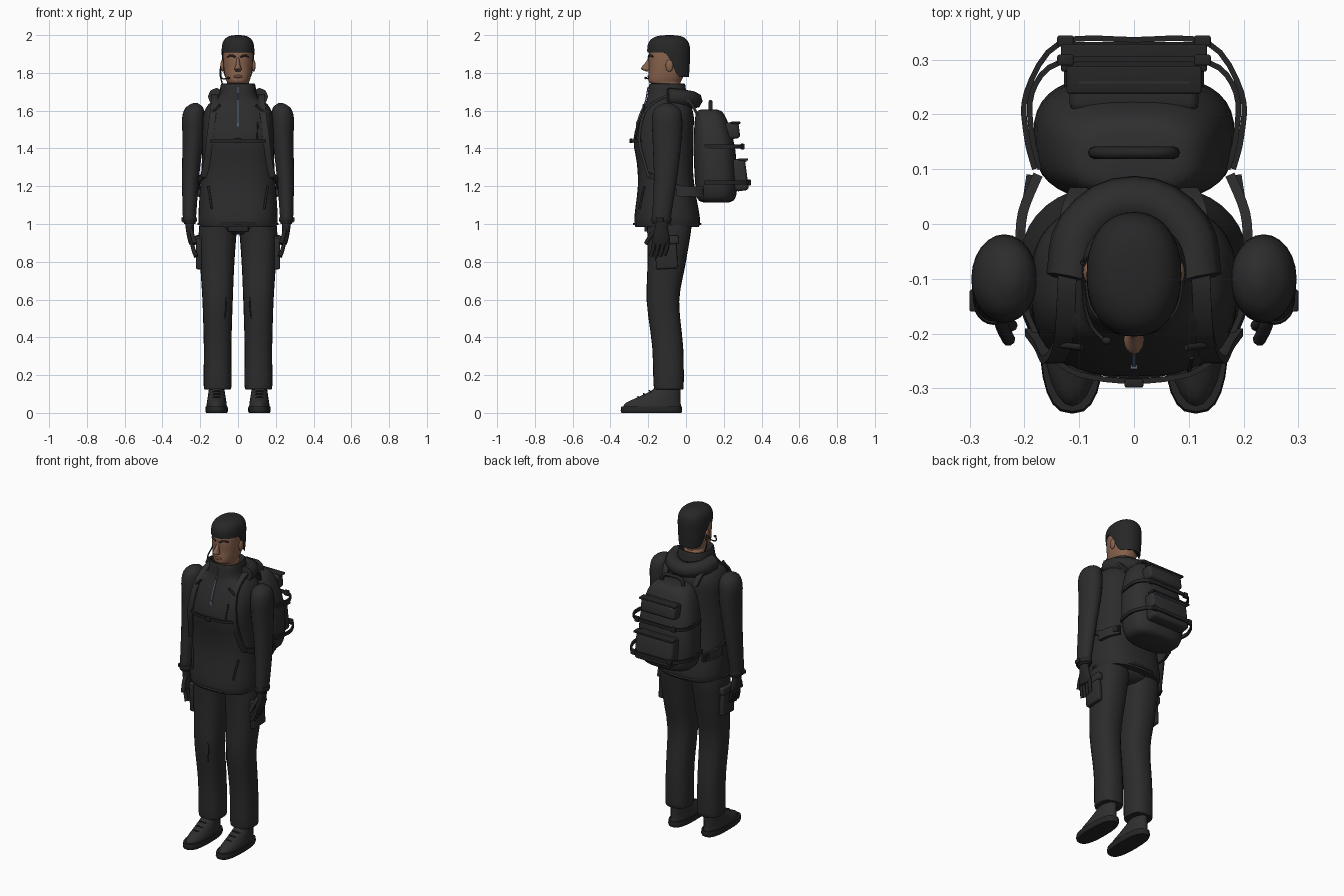
import bpy, bmesh, math
from mathutils import Vector

cube = bpy.data.objects.get("Cube")
if cube:
    bpy.data.objects.remove(cube, do_unlink=True)


def material(name, *rgb):
    m = bpy.data.materials.new(name)
    m.use_nodes = True
    m.diffuse_color = (*rgb, 1)
    m.node_tree.nodes["Principled BSDF"].inputs["Base Color"].default_value = (*rgb, 1)
    return m


CLOTH = material("black_cloth", .025, .025, .025)
PACK = material("charcoal_nylon", .028, .028, .028)
TRIM = material("black_trim", .018, .018, .018)
SKIN = material("brown_skin", .25, .125, .075)
LIPS = material("brown_lips", .17, .075, .055)
HAIR = material("black_hair", .02, .02, .02)
ZIP = material("steel_blue_zip", .1, .13, .18)
WHITE = material("eye_white", .5, .5, .5)


def finish(ob, mat, mirror=False, angle=40):
    ob.data.materials.append(mat)
    if mirror:
        ob.modifiers.new("Mirror", 'MIRROR')
    if ob.type == 'MESH':
        bpy.ops.object.select_all(action='DESELECT')
        ob.select_set(True)
        bpy.context.view_layer.objects.active = ob
        bpy.ops.object.shade_smooth_by_angle(angle=math.radians(angle))
    return ob


def from_bmesh(name, bm):
    bmesh.ops.recalc_face_normals(bm, faces=bm.faces)
    mesh = bpy.data.meshes.new(name)
    bm.to_mesh(mesh)
    bm.free()
    ob = bpy.data.objects.new(name, mesh)
    bpy.context.collection.objects.link(ob)
    return ob


def spline(rows, steps):
    """Smooth curve through rows of numbers."""
    out = []
    last = len(rows) - 1
    for i in range(last):
        quad = zip(rows[max(i - 1, 0)], rows[i], rows[i + 1], rows[min(i + 2, last)])
        quad = list(quad)
        for k in range(steps):
            t = k / steps
            out.append([b + t * (c - a) / 2 + t * t * (a - 2.5 * b + 2 * c - d / 2)
                        + t ** 3 * (1.5 * (b - c) + (d - a) / 2) for a, b, c, d in quad])
    return out + [list(rows[-1])]


def loft(name, rings, mat, mirror=False, power=2, sides=24, steps=3, shape=None):
    """Rings of z, centre x, centre y, half width, half depth."""
    bm = bmesh.new()
    rows = []
    for z, cx, cy, rx, ry in spline(rings, steps):
        row = []
        for i in range(sides):
            c, s = math.cos(math.tau * i / sides), math.sin(math.tau * i / sides)
            co = Vector((cx + rx * math.copysign(abs(c) ** (2 / power), c),
                         cy + ry * math.copysign(abs(s) ** (2 / power), s), z))
            row.append(bm.verts.new(shape(co) if shape else co))
        rows.append(row)
    for a, b in zip(rows, rows[1:]):
        for i in range(sides):
            j = (i + 1) % sides
            bm.faces.new((a[i], a[j], b[j], b[i]))
    bm.faces.new(rows[0])
    bm.faces.new(rows[-1])
    return finish(from_bmesh(name, bm), mat, mirror)


def ribbon(name, pts, across, width, thick, mat, mirror=False):
    """Flat strap along a path."""
    bm = bmesh.new()
    pts = [Vector(p) for p in spline(pts, 4)]
    across = Vector(across).normalized()
    rows = []
    for i, p in enumerate(pts):
        along = pts[min(i + 1, len(pts) - 1)] - pts[max(i - 1, 0)]
        n = along.cross(across).normalized() * thick / 2
        w = across * width / 2
        rows.append([bm.verts.new(p + v) for v in (w + n, n - w, -w - n, w - n)])
    for a, b in zip(rows, rows[1:]):
        for i in range(4):
            bm.faces.new((a[i], a[i - 1], b[i - 1], b[i]))
    bm.faces.new(rows[0])
    bm.faces.new(rows[-1])
    return finish(from_bmesh(name, bm), mat, mirror)


def tube(name, pts, r, mat, mirror=False):
    cu = bpy.data.curves.new(name, 'CURVE')
    cu.dimensions = '3D'
    cu.bevel_depth, cu.bevel_resolution, cu.resolution_u = r, 2, 4
    cu.use_fill_caps = True
    sp = cu.splines.new('BEZIER')
    sp.bezier_points.add(len(pts) - 1)
    for bp, p in zip(sp.bezier_points, pts):
        bp.co = p
        bp.handle_left_type = bp.handle_right_type = 'AUTO'
    ob = bpy.data.objects.new(name, cu)
    bpy.context.collection.objects.link(ob)
    return finish(ob, mat, mirror)


def box(name, loc, size, mat, bevel=0.0, mirror=False, tilt=0.0):
    bm = bmesh.new()
    bmesh.ops.create_cube(bm, size=1)
    bmesh.ops.scale(bm, vec=size, verts=bm.verts)
    if bevel:
        bmesh.ops.bevel(bm, geom=bm.edges[:], offset=bevel, segments=3, profile=.5, affect='EDGES')
    for v in bm.verts:  # tilt in the side plane
        y, z = v.co.y, v.co.z
        v.co.y = y * math.cos(tilt) - z * math.sin(tilt)
        v.co.z = y * math.sin(tilt) + z * math.cos(tilt)
    bmesh.ops.translate(bm, vec=loc, verts=bm.verts)
    return finish(from_bmesh(name, bm), mat, mirror)


def ball(name, loc, size, mat, mirror=False):
    bm = bmesh.new()
    bmesh.ops.create_uvsphere(bm, u_segments=16, v_segments=10, radius=1)
    bmesh.ops.scale(bm, vec=size, verts=bm.verts)
    bmesh.ops.translate(bm, vec=loc, verts=bm.verts)
    return finish(from_bmesh(name, bm), mat, mirror, 180)


# Jacket with collar, and a lookup for its front surface
JACKET = [(.985, 0, -.1, .2, .168), (1.03, 0, -.1, .21, .174), (1.2, 0, -.105, .2, .15),
          (1.32, 0, -.112, .192, .148), (1.45, 0, -.12, .188, .158), (1.57, 0, -.102, .185, .143),
          (1.635, 0, -.097, .155, .12), (1.67, 0, -.1, .105, .105), (1.735, 0, -.1, .092, .096),
          (1.738, 0, -.1, .082, .086), (1.69, 0, -.1, .07, .07)]


def front(x, z, off=.004):
    for a, b in zip(JACKET, JACKET[1:]):
        if a[0] <= z <= b[0]:
            t = (z - a[0]) / (b[0] - a[0])
            cy, rx, ry = (a[i] + t * (b[i] - a[i]) for i in (2, 3, 4))
            return (x, cy - ry * max(0, 1 - abs(x / rx) ** 2.6) ** (1 / 2.6) - off, z)


loft("jacket", JACKET, CLOTH, power=2.6, sides=40)
tube("hood", [(.115, -.1, 1.675), (.095, -.01, 1.665), (0, .042, 1.655),
              (-.095, -.01, 1.665), (-.115, -.1, 1.675)], .046, CLOTH)
tube("jacket_hem", [(.21 * math.cos(a / 4 * math.pi), -.1 + .176 * math.sin(a / 4 * math.pi), 1)
                    for a in range(9)], .006, CLOTH)
ribbon("front_zip", [front(0, z) for z in (1.52, 1.57, 1.63, 1.66, 1.725)], (1, 0, 0), .007, .006, ZIP)
tube("pocket_zips", [front(.14, 1.08), front(.148, 1.14), front(.158, 1.2)], .006, TRIM, True)
tube("chest_pocket_zip", [front(.1, 1.44), front(.105, 1.54)], .004, TRIM)
box("zip_pull", front(0, 1.53), (.012, .008, .025), ZIP)

# Sleeves and cuffs
loft("sleeves", [(1, .255, -.13, .03, .045), (1.05, .257, -.128, .036, .05), (1.25, .251, -.108, .045, .062),
                 (1.45, .238, -.1, .056, .077), (1.56, .236, -.1, .06, .08), (1.615, .231, -.1, .047, .062),
                 (1.64, .226, -.1, .012, .016)], CLOTH, True)
loft("cuffs", [(1.008, .257, -.13, .035, .049), (1.022, .257, -.13, .04, .054),
               (1.037, .257, -.13, .036, .051)], TRIM, True)
box("cuff_tabs", (.292, -.14, 1.023), (.016, .04, .022), TRIM, .004, True)

# Gloved hands
loft("palms", [(.89, .243, -.135, .014, .036), (.92, .248, -.132, .019, .045),
               (.97, .255, -.13, .021, .036), (1.015, .256, -.13, .025, .032)], TRIM, True)
for i in range(4):
    y = -.168 + i * .024
    tube(f"finger_{i}", [(.244, y, .91), (.236, y - .008, .865), (.222, y - .018, .825 + abs(i - 1) * .006)],
         .0105, TRIM, True)
tube("thumbs", [(.25, -.155, .97), (.24, -.188, .935), (.228, -.212, .895)], .012, TRIM, True)

# Trousers with thigh pockets
loft("trouser_legs", [(.125, .108, -.09, .066, .072), (.15, .108, -.092, .074, .08), (.35, .108, -.097, .073, .082),
                      (.59, .108, -.122, .08, .086), (.78, .11, -.104, .09, .1),
                      (.95, .108, -.09, .1, .115), (1.02, .1, -.09, .1, .12)], CLOTH, True, 2.4)
loft("trouser_seat", [(.945, 0, -.09, .06, .08), (.975, 0, -.09, .17, .118), (1.03, 0, -.09, .19, .125)], CLOTH)
box("thigh_pockets", (.207, -.105, .845), (.032, .115, .165), CLOTH, .01, True, .06)
box("thigh_pocket_flaps", (.209, -.1, .915), (.038, .122, .045), PACK, .008, True, .06)
box("belt_buckle", (0, -.21, .972), (.11, .02, .026), TRIM, .005)
tube("knee_seams", [(.07, -.196, .5), (.062, -.201, .57), (.068, -.196, .64)], .003, TRIM, True)

# Shoes
loft("soles", [(0, .113, -.183, .055, .158), (.012, .113, -.183, .06, .163),
               (.035, .113, -.182, .058, .16)], TRIM, True, 2.6, steps=2)
loft("shoe_uppers", [(.03, .113, -.18, .054, .155), (.055, .113, -.172, .052, .143), (.085, .113, -.14, .047, .11),
                     (.12, .113, -.105, .042, .075), (.15, .113, -.095, .04, .06)], PACK, True)
for i in range(3):
    y, z = -.25 + i * .03, .078 + i * .016
    tube(f"lace_{i}", [(.083, y + .015, z - .006), (.113, y - .005, z + .008), (.143, y + .015, z - .006)],
         .004, TRIM, True)

# Head, ears and face
loft("head", [(1.68, 0, -.09, .058, .062), (1.735, 0, -.092, .06, .068), (1.748, 0, -.112, .058, .082),
              (1.775, 0, -.108, .067, .092), (1.82, 0, -.1, .075, .096), (1.88, 0, -.098, .079, .1),
              (1.94, 0, -.095, .074, .092), (1.975, 0, -.09, .045, .055)], SKIN, power=2.3, sides=32)
loft("nose", [(1.808, 0, -.2, .012, .012), (1.82, 0, -.211, .019, .026), (1.835, 0, -.21, .013, .022),
              (1.86, 0, -.197, .009, .014), (1.885, 0, -.192, .006, .006)], SKIN, sides=12)
ball("ears", (.083, -.088, 1.838), (.01, .02, .032), SKIN, True)
ball("eyes", (.033, -.178, 1.866), (.013, .011, .008), WHITE, True)
ball("pupils", (.033, -.187, 1.866), (.006, .004, .007), HAIR, True)
tube("eyebrows", [(.014, -.198, 1.884), (.035, -.193, 1.893), (.056, -.172, 1.885)], .0055, HAIR, True)
ball("mouth", (0, -.196, 1.781), (.025, .009, .008), LIPS)


def hairline(co):
    t = min(max((co.y + .115) / .085, 0), 1)
    co.z = max(co.z, 1.908 - .13 * t * t * (3 - 2 * t))
    return co


loft("hair", [(1.77, 0, -.085, .076, .1), (1.8, 0, -.088, .08, .105), (1.85, 0, -.09, .084, .11),
              (1.93, 0, -.092, .086, .113), (1.97, 0, -.092, .076, .1), (1.993, 0, -.09, .05, .067),
              (2, 0, -.088, .012, .016)], HAIR, power=2.2, sides=40, steps=6, shape=hairline)
tube("headset_boom", [(-.09, -.085, 1.84), (-.092, -.115, 1.8), (-.078, -.185, 1.768), (-.055, -.212, 1.772)],
     .0035, TRIM)
ball("microphone", (-.05, -.213, 1.773), (.009, .007, .007), TRIM)
tube("earpiece_cord", [(-.088, -.075, 1.85), (-.095, -.07, 1.8), (-.08, -.06, 1.73)], .0035, TRIM)

# Backpack body
loft("backpack", [(1.115, 0, .16, .12, .07), (1.135, 0, .16, .16, .1), (1.22, 0, .16, .182, .112),
                  (1.4, 0, .15, .178, .11), (1.53, 0, .135, .15, .09), (1.59, 0, .125, .115, .07),
                  (1.605, 0, .122, .08, .045)], PACK, power=2.8, sides=40)
for part, z, y, w, h in (("upper", 1.495, .245, .118, .09), ("lower", 1.26, .285, .128, .17)):
    box(part + "_pocket", (0, y, z), (2 * w, .075, h), PACK, .018, tilt=.14)
    box(part + "_pocket_zip", (0, y + .03, z + h / 2 - .012), (1.8 * w, .012, .008), ZIP, tilt=.14)
    box(part + "_pocket_flap", (0, y + .018, z + h / 2 - .004), (2 * w + .01, .05, .012), TRIM, .004)
tube("grab_handle", [(.075, .13, 1.59), (.062, .13, 1.635), (0, .13, 1.645), (-.062, .13, 1.635),
                     (-.075, .13, 1.59)], .011, TRIM)

# Compression straps with buckles
for part, z, w, y in (("upper", 1.41, .186, .295), ("lower", 1.22, .196, .33)):
    ribbon(part + "_compression_strap", [(w - .015, .1, z), (w, .16, z), (w, .24, z), (.135, y, z), (0, y + .006, z),
           (-.135, y, z), (-w, .24, z), (-w, .16, z), (.015 - w, .1, z)], (0, 0, 1), .02, .01, TRIM)
    box(part + "_strap_buckles", (.125, y + .004, z), (.03, .02, .03), TRIM, .004, True)

# Shoulder harness and chest strap
ribbon("shoulder_straps", [(.1, .06, 1.58), (.118, .01, 1.655), (.122, -.1, 1.678), front(.13, 1.6, .012),
                           front(.15, 1.45, .012), front(.165, 1.33, .012), front(.182, 1.25, .012)],
       (1, 0, 0), .034, .014, PACK, True)
ribbon("lower_harness_straps", [(.178, -.2, 1.26), (.208, -.12, 1.23), (.207, -.03, 1.19), (.19, .09, 1.17)],
       (0, 0, 1), .03, .012, TRIM, True)
ribbon("hip_wings", [(.208, -.05, 1.175), (.203, .02, 1.172), (.175, .09, 1.17)], (0, 0, 1), .055, .018, PACK, True)
ribbon("chest_strap", [front(x, 1.44, .01) for x in (-.155, -.1, 0, .1, .155)], (0, 0, 1), .016, .01, TRIM)
box("chest_buckle", front(0, 1.44, .014), (.034, .016, .024), TRIM, .004)
tube("strap_adjusters", [front(.095, 1.63, .02), front(.145, 1.585, .02)], .006, TRIM, True)
